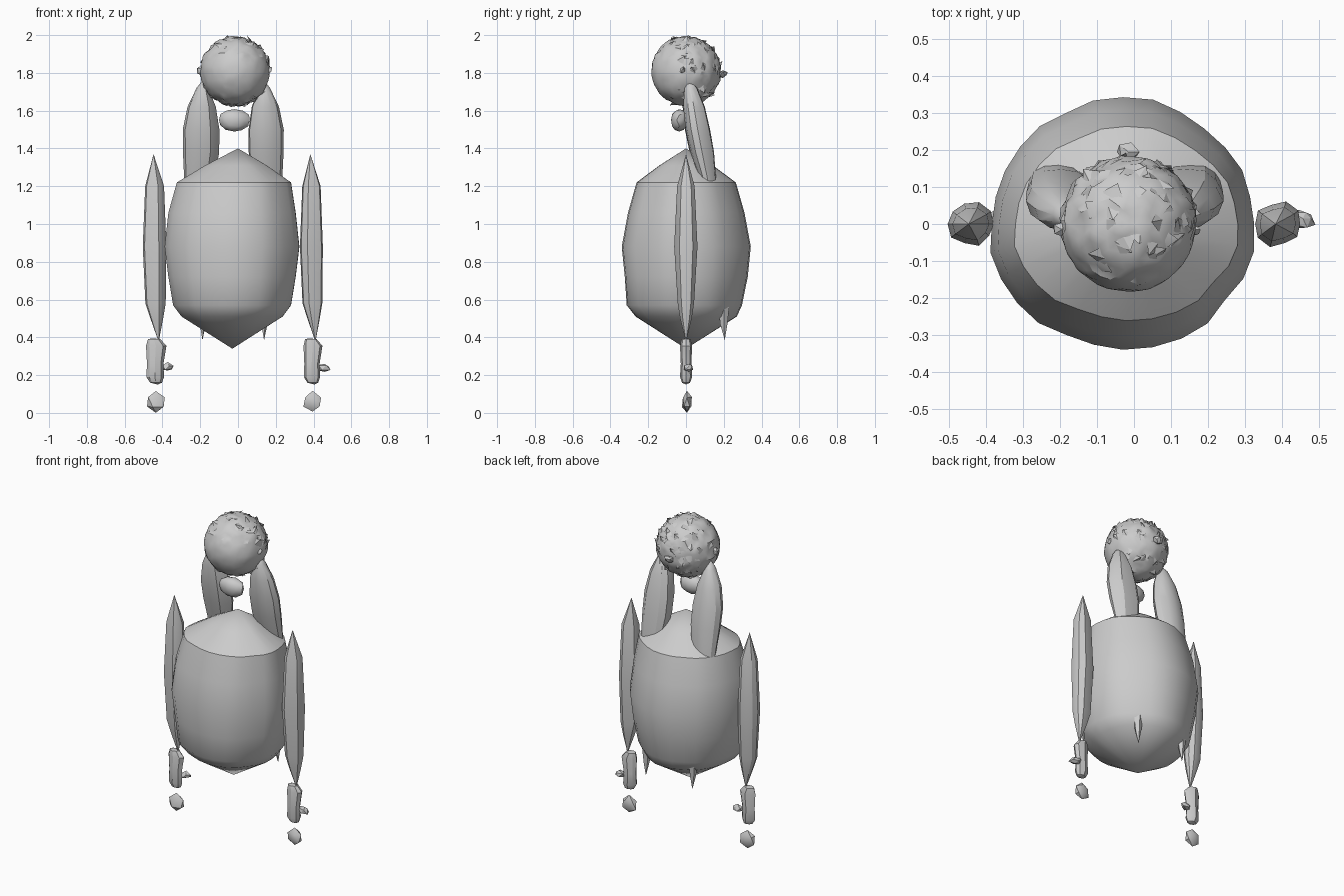
import bpy, bmesh, math, random
from mathutils import Vector, noise

random.seed(4)
AXIS = -0.025      # the figure stands slightly off centre
ARM_GAP = 0.83     # distance from one arm to the other

if "Cube" in bpy.data.objects:
    bpy.data.objects.remove(bpy.data.objects["Cube"], do_unlink=True)


def finish(name, bm, angle):
    bmesh.ops.recalc_face_normals(bm, faces=bm.faces)
    mesh = bpy.data.meshes.new(name)
    bm.to_mesh(mesh)
    bm.free()
    ob = bpy.data.objects.new(name, mesh)
    bpy.context.collection.objects.link(ob)
    bpy.ops.object.select_all(action="DESELECT")
    ob.select_set(True)
    bpy.context.view_layer.objects.active = ob
    bpy.ops.object.shade_smooth_by_angle(angle=math.radians(angle))
    return ob


def loft(name, rings, sides, ripple=0.0, angle=35, ragged=0.0):
    """Skin elliptical rings (z, x, y, rx, ry); zero radius makes a tip."""
    bm = bmesh.new()
    wobble = [1 + random.uniform(-ripple, ripple) for _ in range(sides)]
    loops = []
    for i, (z, x, y, rx, ry) in enumerate(rings):
        if rx == 0:
            loops.append([bm.verts.new((x, y, z))] * sides)
            continue
        loop = []
        for k, w in enumerate(wobble):
            a = math.tau * k / sides
            drop = random.uniform(-ragged, ragged) if i == len(rings) - 1 else 0
            loop.append(bm.verts.new((x + rx * w * math.cos(a),
                                      y + ry * w * math.sin(a), z + drop)))
        loops.append(loop)
    for a, b in zip(loops, loops[1:]):
        for k in range(sides):
            j = (k + 1) % sides
            corners = list(dict.fromkeys((a[k], a[j], b[j], b[k])))
            bm.faces.new(corners)
    return finish(name, bm, angle)


def blob(name, centre, size, detail, rough, angle=40):
    """Irregular pebble made from a jittered icosphere."""
    bm = bmesh.new()
    bmesh.ops.create_icosphere(bm, subdivisions=detail, radius=1)
    for v in bm.verts:
        p = v.co * (1 + random.uniform(-rough, rough))
        v.co = Vector(c + s * q for c, s, q in zip(centre, size, p))
    return finish(name, bm, angle)


# Body: pleated barrel with pointed ends
loft("body", [
    (1.40, 0, 0, 0, 0),
    (1.31, -0.01, 0, 0.165, 0.14),
    (1.22, -0.02, 0, 0.305, 0.26),
    (1.06, -0.03, 0, 0.34, 0.305),
    (0.88, -0.03, 0, 0.36, 0.338),
    (0.72, -0.03, 0, 0.34, 0.322),
    (0.57, -0.03, -0.01, 0.315, 0.302),
    (0.51, -0.03, 0, 0.27, 0.265),
    (0.34, -0.03, 0, 0, 0)], 28, ripple=0.025)

# Small spikes under the back of the body
for side, label in ((1, "left"), (-1, "right")):
    x = AXIS + side * 0.163
    loft("spike_" + label, [(0.56, x, 0.2, 0.03, 0.03),
                            (0.47, x, 0.2, 0.018, 0.02),
                            (0.385, x, 0.205, 0, 0)], 5)

# Head: lumpy ball with a ragged crown
bm = bmesh.new()
bmesh.ops.create_icosphere(bm, subdivisions=4, radius=0.183)
for v in bm.verts:
    d = v.co.normalized()
    face = d.y < -0.3 and -0.75 < d.z < 0.45
    lump = 0.03 * noise.noise(d * 5)
    v.co *= 1 + lump + (0 if face else 0.07 * noise.noise(d * 14))
    v.co += Vector((-0.015, 0.0, 1.808))
finish("head", bm, 32)

# Curled flakes lying over the crown, back and lower edge of the head
bm = bmesh.new()
for _ in range(110):
    d = Vector(random.gauss(0, 1) for _ in range(3)).normalized()
    if d.y < -0.3 and -0.75 < d.z < 0.45:
        continue
    u = d.orthogonal().normalized()
    w = d.cross(u)
    turn = random.uniform(0, math.tau)
    ring = []
    for k in range(4):
        a = turn + k * math.tau / 4
        lift = 0.178 if k else random.uniform(0.185, 0.2)
        p = d * lift + (u * math.cos(a) + w * math.sin(a)) * random.uniform(0.018, 0.034)
        p.z = min(p.z, 0.192)
        ring.append(bm.verts.new(p + Vector((-0.015, 0.0, 1.808))))
    bm.faces.new(ring[:3])
    bm.faces.new((ring[0], ring[2], ring[3]))
finish("hair_flakes", bm, 30)

# Tufts at the sides and back of the head
blob("tuft_left", (0.155, -0.015, 1.815), (0.025, 0.02, 0.02), 1, 0.3, 25)
blob("tuft_right", (-0.195, -0.015, 1.81), (0.025, 0.02, 0.025), 1, 0.3, 25)
blob("tuft_back", (-0.015, 0.195, 1.795), (0.028, 0.03, 0.02), 1, 0.3, 25)

# Neck
blob("neck", (-0.02, -0.035, 1.55), (0.085, 0.045, 0.06), 2, 0.06)

# Two long hair strands hanging from the head to the shoulders, open below
for side, label in ((1, "left"), (-1, "right")):
    c = lambda offset: AXIS + side * offset
    loft("hair_strand_" + label, [
        (1.765, c(0.16), 0.015, 0, 0),
        (1.72, c(0.163), 0.025, 0.03, 0.035),
        (1.62, c(0.167), 0.042, 0.072, 0.06),
        (1.50, c(0.17), 0.062, 0.093, 0.068),
        (1.38, c(0.17), 0.085, 0.092, 0.066),
        (1.22, c(0.18), 0.118, 0.075, 0.045)], 12, 0.06, 30, 0.015)

# Arms, hands and feet: the same set repeated at each side
for x, label in ((-0.435, "right"), (-0.435 + ARM_GAP, "left")):
    loft("arm_" + label, [
        (1.37, x - 0.012, 0, 0, 0),
        (1.20, x - 0.005, 0, 0.052, 0.045),
        (0.88, x - 0.005, 0, 0.065, 0.06),
        (0.58, x, 0, 0.056, 0.042),
        (0.50, x + 0.006, 0, 0.035, 0.03),
        (0.375, x + 0.015, 0, 0, 0)], 10, 0.1, 30)
    loft("hand_" + label, [
        (0.395, x - 0.02, 0, 0, 0),
        (0.39, x - 0.01, 0, 0.032, 0.022),
        (0.355, x, 0, 0.052, 0.03),
        (0.26, x - 0.005, 0, 0.042, 0.026),
        (0.19, x - 0.005, 0, 0.045, 0.03),
        (0.16, x, 0, 0.03, 0.02),
        (0.15, x + 0.01, 0, 0, 0)], 8, 0.1, 30)
    blob("thumb_" + label, (x + 0.062, 0.015, 0.24), (0.036, 0.025, 0.022), 1, 0.35, 20)
    blob("foot_" + label, (x, 0.005, 0.058), (0.053, 0.028, 0.054), 1, 0.12, 35)
